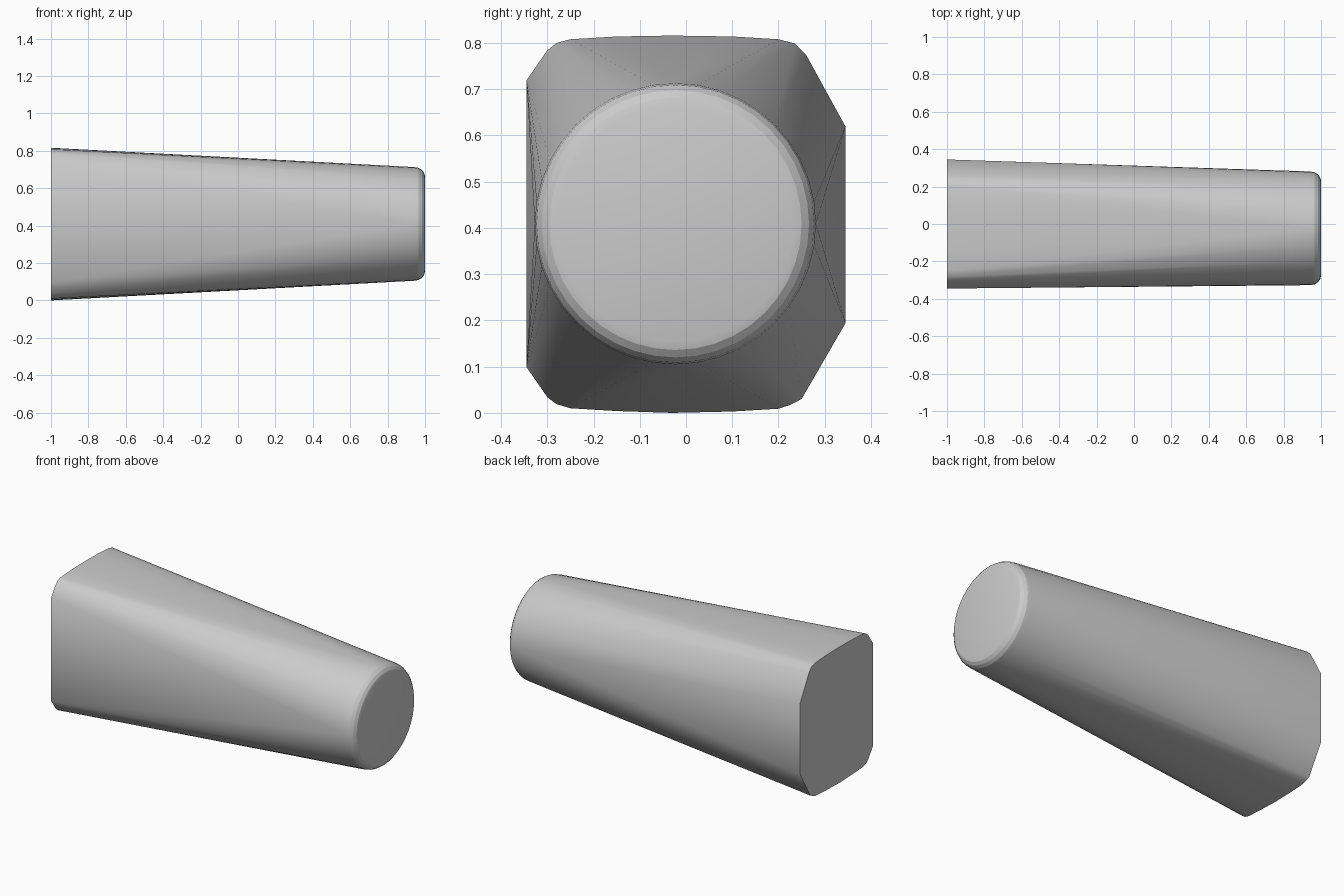
import bpy, bmesh
from math import sin, cos, pi

if "Cube" in bpy.data.objects:
    bpy.data.objects.remove(bpy.data.objects["Cube"])

bm = bmesh.new()

# Chamfered square end: (y, z) outline, lower half mirrored where symmetric
upper = [(-0.345, 0.72), (-0.30, 0.785), (-0.28, 0.801), (-0.25, 0.809), (-0.15, 0.815),
         (-0.03, 0.817), (0.10, 0.815), (0.20, 0.809), (0.235, 0.80), (0.26, 0.775), (0.345, 0.62)]
lower = [(-0.345, 0.10), (-0.30, 0.035), (-0.28, 0.02), (-0.25, 0.011), (-0.15, 0.005),
         (-0.03, 0.001), (0.10, 0.004), (0.20, 0.01), (0.225, 0.018), (0.25, 0.031), (0.345, 0.195)]
for y, z in upper + lower:
    bm.verts.new((-1.0, y, z))

# Round end with a filleted rim
for x, r in [(0.94, 0.304), (0.965, 0.300), (0.983, 0.289), (0.995, 0.273), (1.0, 0.255)]:
    for i in range(40):
        a = 2 * pi * i / 40
        bm.verts.new((x, -0.023 + r * cos(a), 0.41 + r * sin(a)))

# Skin stretched between the two ends
bmesh.ops.convex_hull(bm, input=bm.verts[:])
bmesh.ops.dissolve_limit(bm, angle_limit=0.005, verts=bm.verts[:], edges=bm.edges[:])
bmesh.ops.recalc_face_normals(bm, faces=bm.faces[:])
low = min(v.co.z for v in bm.verts)
bmesh.ops.translate(bm, verts=bm.verts[:], vec=(0, 0, -low))

mesh = bpy.data.meshes.new("tapered_handle")
bm.to_mesh(mesh)
bm.free()
obj = bpy.data.objects.new("tapered_handle", mesh)
bpy.context.collection.objects.link(obj)
bpy.context.view_layer.objects.active = obj
obj.select_set(True)
bpy.ops.object.shade_smooth_by_angle(angle=0.35)
